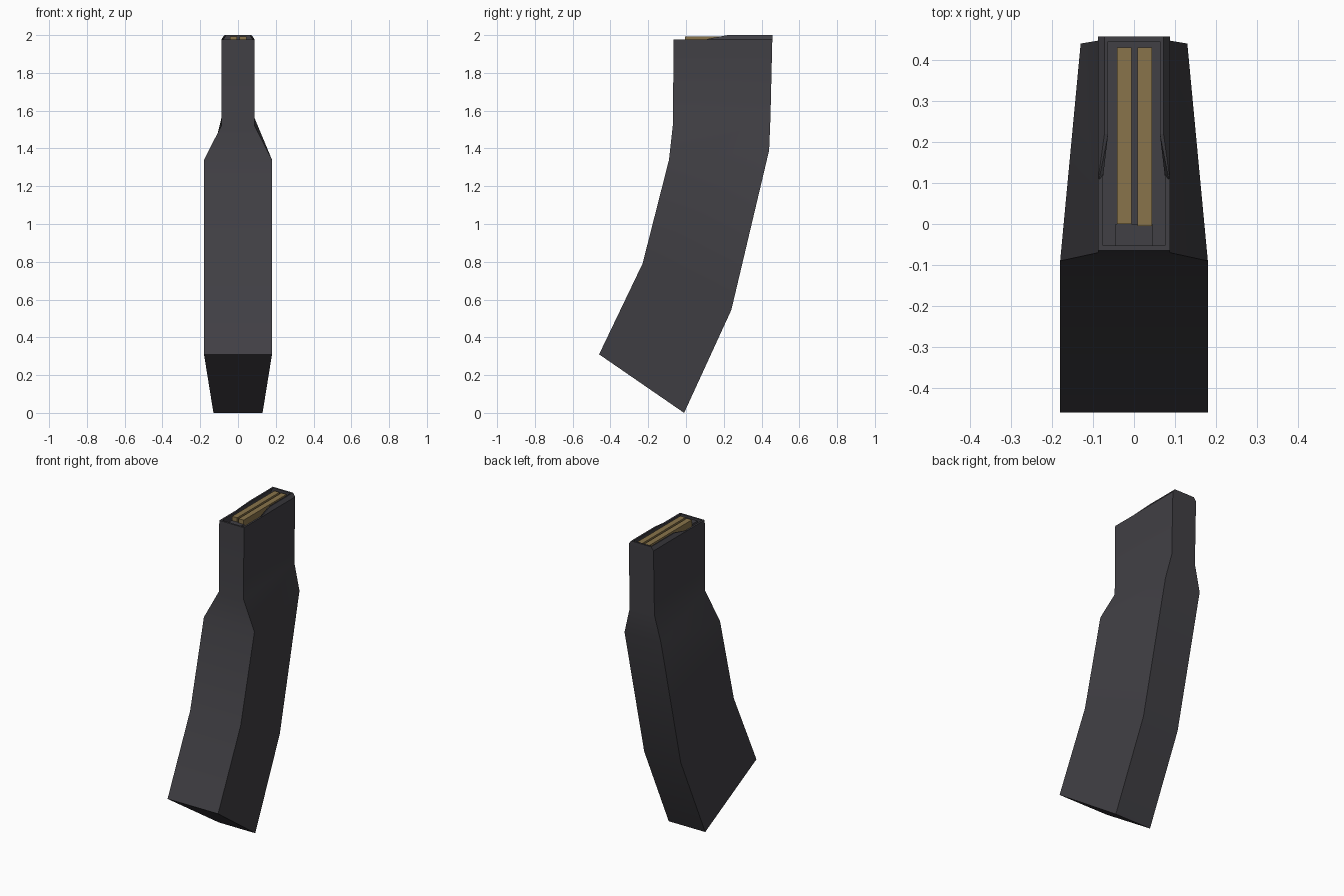
import bpy, bmesh

if "Cube" in bpy.data.objects:
    bpy.data.objects.remove(bpy.data.objects["Cube"])

def material(name, rgb):
    m = bpy.data.materials.new(name)
    m.diffuse_color = (*rgb, 1)
    m.use_nodes = True
    m.node_tree.nodes["Principled BSDF"].inputs["Base Color"].default_value = m.diffuse_color
    return m

dark = material("dark_grey", (0.052, 0.050, 0.058))
brass = material("brass", (0.25, 0.175, 0.07))

def finish(name, bm, mat, smooth=False):
    bmesh.ops.recalc_face_normals(bm, faces=bm.faces)
    me = bpy.data.meshes.new(name)
    bm.to_mesh(me)
    bm.free()
    ob = bpy.data.objects.new(name, me)
    bpy.context.collection.objects.link(ob)
    me.materials.append(mat)
    if smooth:
        bpy.ops.object.select_all(action='DESELECT')
        ob.select_set(True)
        bpy.context.view_layer.objects.active = ob
        bpy.ops.object.shade_smooth_by_angle(angle=0.5236)
    return ob

def loft(name, rings, mat, smooth=False):
    bm = bmesh.new()
    vs = [[bm.verts.new(p) for p in r] for r in rings]
    n = len(vs[0])
    for a, b in zip(vs, vs[1:]):
        for i in range(n):
            j = (i + 1) % n
            bm.faces.new((a[i], a[j], b[j], b[i]))
    bm.faces.new(vs[0])
    bm.faces.new(vs[-1])
    return finish(name, bm, mat, smooth)

def box(name, x0, x1, y0, y1, z0, z1, mat):
    ring = lambda z: [(x0, y0, z), (x1, y0, z), (x1, y1, z), (x0, y1, z)]
    return loft(name, [ring(z0), ring(z1)], mat)

# Curved body with a shallow open top: front y, z, half width, back y, z, half width
sections = [
    (-0.46, 0.31, 0.18, -0.01, 0.00, 0.13),
    (-0.23, 0.79, 0.18, 0.24, 0.545, 0.13),
    (-0.09, 1.34, 0.18, 0.44, 1.39, 0.13),
    (-0.07, 1.52, 0.088, 0.447, 1.56, 0.088),
    (-0.065, 1.978, 0.088, 0.457, 1.978, 0.088),
    (-0.053, 1.978, 0.076, 0.445, 1.978, 0.076),
    (-0.053, 1.90, 0.076, 0.445, 1.90, 0.076),
]
loft("magazine_body", [[(-wf, yf, zf), (wf, yf, zf), (wb, yb, zb), (-wb, yb, zb)]
                       for yf, zf, wf, yb, zb, wb in sections], dark, True)

# Feed lips leaning inwards, fading out towards the front
for side, s in (("left", -1), ("right", 1)):
    rings = []
    for y, t in ((0.11, 0.05), (0.22, 1), (0.457, 1)):
        rings.append([(s * 0.088, y, 1.978), (s * (0.088 - 0.016 * t), y, 1.978 + 0.022 * t),
                      (s * (0.086 - 0.023 * t), y, 1.978 + 0.021 * t), (s * 0.076, y, 1.975)])
    loft("feed_lip_" + side, rings, dark)

# Raised top of the rear wall
loft("rear_rim", [[(-w, 0.445, z), (w, 0.445, z), (w, 0.457, z), (-w, 0.457, z)]
                  for w, z in ((0.088, 1.978), (0.072, 2.0))], dark)

# Follower ramp and the two cartridge rows
box("follower", -0.045, 0.045, -0.053, 0.0, 1.90, 1.965, dark)
box("cartridge_left", -0.042, -0.006, 0.0, 0.43, 1.90, 1.992, brass)
box("cartridge_right", 0.008, 0.044, -0.005, 0.43, 1.90, 1.992, brass)
